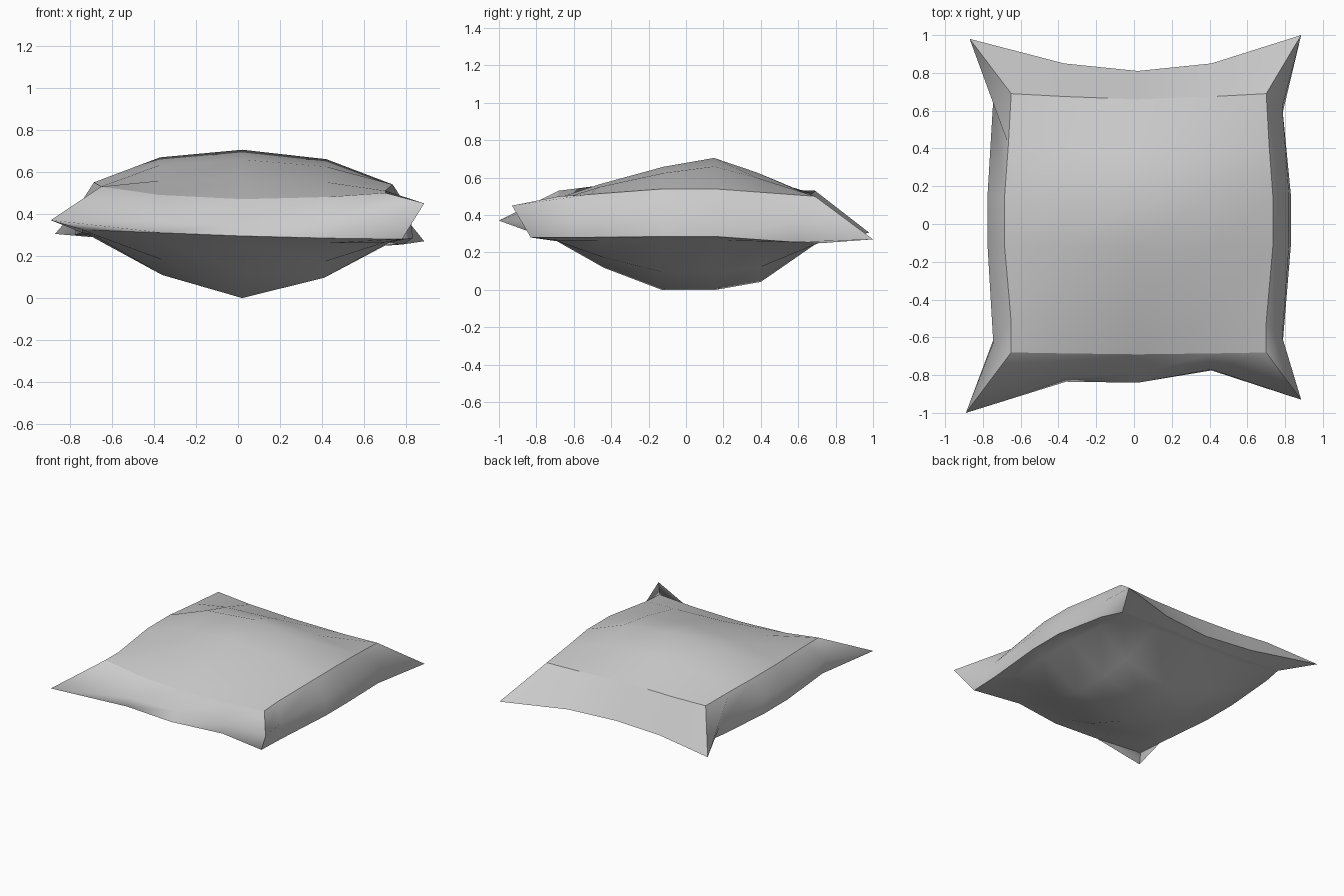
import bpy, bmesh

if "Cube" in bpy.data.objects:
    bpy.data.objects.remove(bpy.data.objects["Cube"])

NX, NY = 5, 6
# Border keys of a panel grid, running front, right, back, left
KEYS = ([(i, 0) for i in range(NX)] + [(NX - 1, j) for j in range(1, NY)]
        + [(i, NY - 1) for i in range(NX - 2, -1, -1)] + [(0, j) for j in range(NY - 2, 0, -1)])
N = len(KEYS)


def ring(front, right, back, left):
    """Join four side paths into one border loop."""
    return front + right + back + left


def panel(bm, border, xs, ys, dome, fx, fy):
    """Cushion panel: a border loop filled with a domed grid."""
    edge = dict(zip(KEYS, border))
    grid = {k: bm.verts.new(p) for k, p in edge.items()}
    for i in range(1, NX - 1):
        for j in range(1, NY - 1):
            around = [edge[i, 0], edge[i, NY - 1], edge[0, j], edge[NX - 1, j]]
            base = sum(p[2] for p in around) / 4
            grid[i, j] = bm.verts.new((xs[i - 1], ys[j - 1], base + (dome - base) * fx[i - 1] * fy[j - 1]))
    for i in range(NX - 1):
        for j in range(NY - 1):
            bm.faces.new([grid[k] for k in ((i, j), (i + 1, j), (i + 1, j + 1), (i, j + 1))])
    return [grid[k] for k in KEYS]


bm = bmesh.new()

# Top panel
top = panel(bm, ring(
    [(-.65, -.68, .53), (-.37, -.685, .49), (.02, -.69, .47), (.42, -.685, .48), (.70, -.68, .50)],
    [(.70, -.52, .51), (.735, -.12, .54), (.735, .15, .54), (.715, .42, .52), (.70, .69, .50)],
    [(.42, .675, .50), (.02, .66, .51), (-.37, .675, .515), (-.65, .69, .53)],
    [(-.665, .42, .54), (-.685, .15, .55), (-.685, -.12, .55), (-.65, -.52, .53)]),
    [-.37, .02, .42], [-.46, -.12, .15, .38], .705, [.8, 1, .76], [.3, .75, 1, .6])

# Bottom panel
under = panel(bm, ring(
    [(-.68, -.69, .30), (-.36, -.69, .27), (.02, -.69, .26), (.41, -.69, .26), (.70, -.69, .265)],
    [(.70, -.46, .265), (.72, -.13, .265), (.72, .16, .265), (.71, .46, .255), (.70, .71, .25)],
    [(.41, .70, .25), (.02, .70, .25), (-.37, .70, .26), (-.68, .71, .29)],
    [(-.69, .46, .295), (-.71, .16, .30), (-.71, -.13, .30), (-.69, -.46, .30)]),
    [-.36, .02, .41], [-.44, -.13, .16, .40], .0, [.6, 1, .64], [.56, 1, 1, .84])

# Lower hem around the bottom panel
hem = [bm.verts.new(p) for p in ring(
    [(-.74, -.81, .325), (-.36, -.835, .31), (.02, -.84, .295), (.41, -.775, .285), (.78, -.83, .28)],
    [(.79, -.60, .28), (.83, -.12, .285), (.83, .16, .285), (.785, .58, .255), (.72, .73, .25)],
    [(.41, .75, .255), (.02, .75, .255), (-.37, .75, .265), (-.70, .75, .29)],
    [(-.74, .58, .30), (-.775, .16, .30), (-.775, -.12, .30), (-.74, -.60, .31)])]

# Middle seam with flared corner tips
middle = [bm.verts.new(p) for p in ring(
    [(-.89, -1.0, .37), (-.36, -.81, .365), (.02, -.79, .36), (.41, -.77, .36), (.885, -.93, .45)],
    [(.785, -.60, .40), (.82, -.12, .41), (.82, .16, .41), (.785, .62, .37), (.885, 1.0, .27)],
    [(.41, .85, .28), (.02, .81, .28), (-.37, .85, .29), (-.87, .98, .305)],
    [(-.745, .66, .38), (-.775, .16, .41), (-.775, -.12, .41), (-.745, -.63, .40)])]

# Side walls joining the loops from the bottom panel up to the top panel
for lower, upper in ((under, hem), (hem, middle), (middle, top)):
    for k in range(N):
        m = (k + 1) % N
        bm.faces.new([lower[k], lower[m], upper[m], upper[k]])

# Crisp piping along the top border, hem, back seam and corner tips
fr, br, bl = NX - 1, NX + NY - 2, 2 * NX + NY - 3
creases = [(r[k], r[(k + 1) % N]) for r in (top, hem) for k in range(N)]
creases += [(middle[k], middle[k + 1]) for k in range(br, bl)]
for k in (0, fr, br, bl):
    creases += [(top[k], middle[k]), (middle[k], hem[k])]
for f in bm.faces:
    f.smooth = True
for a, b in creases:
    bm.edges.get((a, b)).smooth = False
bmesh.ops.recalc_face_normals(bm, faces=bm.faces)

mesh = bpy.data.meshes.new("pillow")
bm.to_mesh(mesh)
bm.free()
pillow = bpy.data.objects.new("pillow", mesh)
bpy.context.collection.objects.link(pillow)
